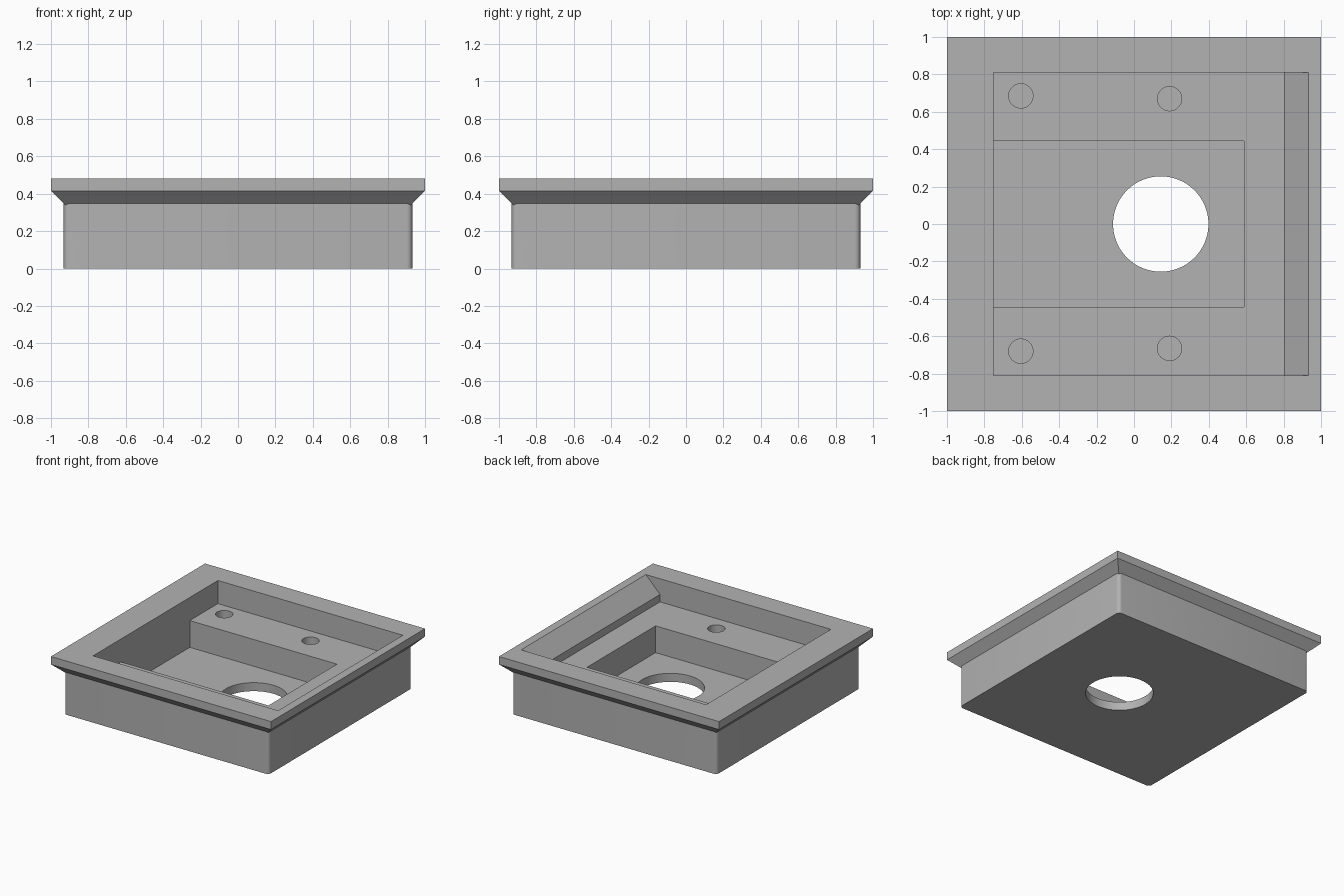
import bpy, bmesh, math
from mathutils import Matrix

cube = bpy.data.objects.get("Cube")
if cube:
    bpy.data.objects.remove(cube, do_unlink=True)

TOP, LEDGE, FLOOR = 0.48, 0.29, 0.07
BODY, SLOPE = 0.932, 0.129

grey = bpy.data.materials.new("plain_grey")
grey.use_nodes = True
colour = (0.45, 0.45, 0.45, 1)
grey.diffuse_color = colour
grey.node_tree.nodes["Principled BSDF"].inputs["Base Color"].default_value = colour


def to_object(name, bm):
    bmesh.ops.recalc_face_normals(bm, faces=bm.faces)
    mesh = bpy.data.meshes.new(name)
    bm.to_mesh(mesh)
    bm.free()
    mesh.materials.append(grey)
    ob = bpy.data.objects.new(name, mesh)
    bpy.context.collection.objects.link(ob)
    return ob


def box(name, x0, x1, y0, y1, z0, z1, radius=0.0, segments=6):
    """Box with optionally rounded upright edges."""
    bm = bmesh.new()
    bmesh.ops.create_cube(bm, size=1)
    for v in bm.verts:
        v.co.x = x1 if v.co.x > 0 else x0
        v.co.y = y1 if v.co.y > 0 else y0
        v.co.z = z1 if v.co.z > 0 else z0
    if radius:
        upright = [e for e in bm.edges
                   if abs(e.verts[0].co.z - e.verts[1].co.z) > 1e-4]
        bmesh.ops.bevel(bm, geom=upright, offset=radius, segments=segments,
                        profile=0.5, affect='EDGES')
    return to_object(name, bm)


def cylinder(name, x, y, z0, z1, r, sides=64):
    bm = bmesh.new()
    bmesh.ops.create_cone(bm, cap_ends=True, segments=sides, radius1=r, radius2=r,
                          depth=z1 - z0,
                          matrix=Matrix.Translation((x, y, (z0 + z1) / 2)))
    return to_object(name, bm)


def prism(name, profile, y0, y1):
    """Extrude an x-z profile along y."""
    bm = bmesh.new()
    face = bm.faces.new([bm.verts.new((x, y0, z)) for x, z in profile])
    out = bmesh.ops.extrude_face_region(bm, geom=[face])
    moved = [g for g in out["geom"] if isinstance(g, bmesh.types.BMVert)]
    bmesh.ops.translate(bm, verts=moved, vec=(0, y1 - y0, 0))
    return to_object(name, bm)


def square_stack(name, levels):
    """Stack of squares given as (half width, height)."""
    bm = bmesh.new()
    rings = [[bm.verts.new((sx * h, sy * h, z))
              for sx, sy in ((-1, -1), (1, -1), (1, 1), (-1, 1))] for h, z in levels]
    for low, high in zip(rings, rings[1:]):
        for i in range(4):
            j = (i + 1) % 4
            bm.faces.new((low[i], low[j], high[j], high[i]))
    bm.faces.new(rings[0])
    bm.faces.new(rings[-1])
    return to_object(name, bm)


def combine(target, tool, operation):
    mod = target.modifiers.new("combine", 'BOOLEAN')
    mod.operation, mod.solver, mod.object = operation, 'EXACT', tool
    bpy.ops.object.select_all(action='DESELECT')
    bpy.context.view_layer.objects.active = target
    target.select_set(True)
    bpy.ops.object.modifier_apply(modifier=mod.name)
    bpy.data.objects.remove(tool, do_unlink=True)


# Body with rounded uprights, joined to the flared rim
housing = box("housing", -BODY, BODY, -BODY, BODY, 0, 0.40, radius=0.03)
rim = square_stack("rim", [(BODY - 0.05, 0.297), (1, 0.415), (1, TOP)])
for v in rim.data.vertices[:4]:
    v.co.z = 0.415 - (1 - (BODY - 0.05))
combine(housing, rim, 'UNION')

# Opening with one sloped side above the ledge
lip = BODY - SLOPE
opening = prism("opening", [(-0.75, LEDGE), (lip, LEDGE), (lip, TOP - SLOPE),
                            (BODY, TOP), (BODY, TOP + 0.1), (-0.75, TOP + 0.1)],
                -0.81, 0.81)
combine(housing, opening, 'DIFFERENCE')

# Deep pocket and the round hole through its floor
combine(housing, box("pocket", -0.75, 0.588, -0.445, 0.445, FLOOR, TOP + 0.1),
        'DIFFERENCE')
combine(housing, cylinder("floor_hole", 0.143, 0, -0.1, FLOOR + 0.1, 0.255),
        'DIFFERENCE')

# Blind screw holes in the ledge
for x, y in ((-0.605, 0.685), (-0.605, -0.68), (0.19, 0.67), (0.19, -0.665)):
    combine(housing, cylinder("screw_hole", x, y, LEDGE - 0.16, LEDGE + 0.05, 0.065, 40),
            'DIFFERENCE')

bpy.ops.object.select_all(action='DESELECT')
housing.select_set(True)
bpy.context.view_layer.objects.active = housing
bpy.ops.object.shade_smooth_by_angle(angle=math.radians(30))
